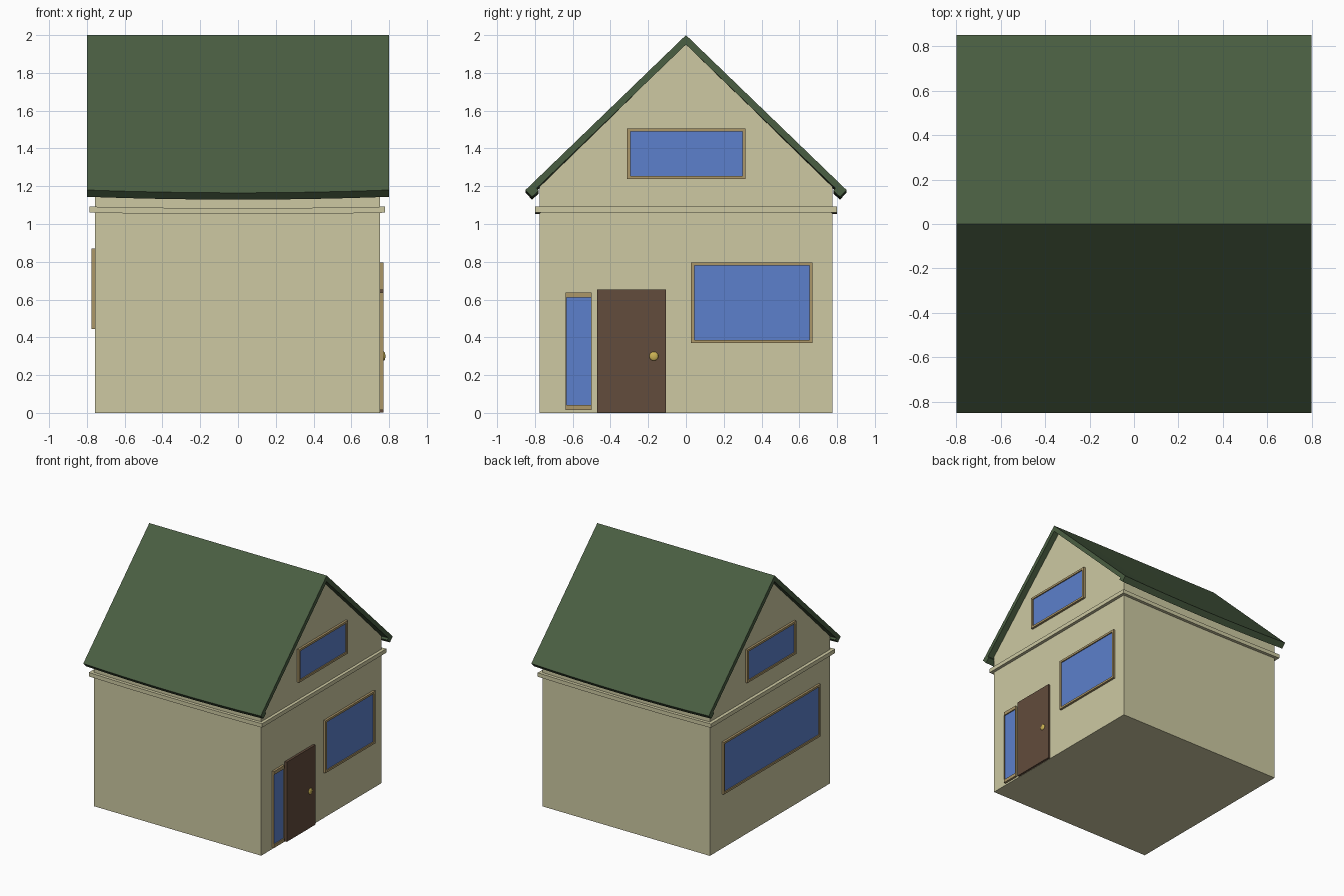
import bpy, bmesh, math
from mathutils import Matrix

if "Cube" in bpy.data.objects:
    bpy.data.objects.remove(bpy.data.objects["Cube"])


def material(name, r, g, b):
    m = bpy.data.materials.new(name)
    lin = [(c / 255 / 12.92 if c < 11 else ((c / 255 + 0.055) / 1.055) ** 2.4) for c in (r, g, b)]
    m.diffuse_color = (*lin, 1)
    m.use_nodes = True
    m.node_tree.nodes["Principled BSDF"].inputs["Base Color"].default_value = m.diffuse_color
    return m


CREAM = material("cream", 205, 201, 162)
GREEN = material("green", 74, 94, 66)
GLASS = material("glass", 92, 128, 204)
FRAME = material("frame", 172, 151, 105)
BROWN = material("brown", 98, 76, 60)
BRASS = material("brass", 205, 180, 85)


def finish(name, bm, mat):
    bmesh.ops.recalc_face_normals(bm, faces=bm.faces)
    me = bpy.data.meshes.new(name)
    bm.to_mesh(me)
    bm.free()
    me.materials.append(mat)
    ob = bpy.data.objects.new(name, me)
    bpy.context.collection.objects.link(ob)
    return ob


def loft(name, profile, xs, mat, sag=lambda x, y: 0):
    """Sweep a closed (y, z) profile along x, lowering it by sag."""
    bm = bmesh.new()
    rings = [[bm.verts.new((x, y, z - sag(x, y))) for y, z in profile] for x in xs]
    n = len(profile)
    for a, b in zip(rings, rings[1:]):
        for i in range(n):
            j = (i + 1) % n
            bm.faces.new((a[i], a[j], b[j], b[i]))
    bm.faces.new(rings[0])
    bm.faces.new(rings[-1])
    return finish(name, bm, mat)


def box(name, x0, x1, y0, y1, z0, z1, mat):
    return loft(name, [(y0, z0), (y1, z0), (y1, z1), (y0, z1)], (x0, x1), mat)


def window(name, side, y0, y1, z0, z1, wy=0.017, wz=0.017):
    """Frame ring with a slightly recessed pane on the +x or -x wall."""
    wall = 0.752 if side > 0 else -0.758
    outer = [(y0, z0), (y1, z0), (y1, z1), (y0, z1)]
    inner = [(y0 + wy, z0 + wz), (y1 - wy, z0 + wz), (y1 - wy, z1 - wz), (y0 + wy, z1 - wz)]
    bm = bmesh.new()
    rings = [[bm.verts.new((wall + side * d, y, z)) for y, z in loop]
             for d, loop in ((-0.005, outer), (0.018, outer), (0.018, inner), (-0.005, inner))]
    for k in range(4):
        a, b = rings[k], rings[(k + 1) % 4]
        for i in range(4):
            j = (i + 1) % 4
            bm.faces.new((a[i], a[j], b[j], b[i]))
    finish(name + "_frame", bm, FRAME)
    xs = sorted((wall - side * 0.005, wall + side * 0.009))
    box(name + "_pane", *xs, y0 + wy, y1 - wy, z0 + wz, z1 - wz, GLASS)


# Walls with gable ends
loft("walls", [(-0.775, 0), (0.775, 0), (0.775, 1.197), (0, 1.953), (-0.775, 1.197)],
     (-0.758, 0.752), CREAM)

# Roof with thickened eaves that dip slightly mid-span
half = [(0.85, 1.18), (0.815, 1.144), (0.78, 1.176), (0.79, 1.19)]
profile = [(0, 2.0)] + half + [(0, 1.95)] + [(-y, z) for y, z in reversed(half)]
stations = [-0.8 + 0.2 * i for i in range(9)]
loft("roof", profile, stations, GREEN,
     lambda x, y: 0.015 * (1 - (x / 0.8) ** 2) if abs(y) > 0.1 else 0)

# Trim band around the walls
trim_x = [-0.785 + 1.562 * i / 8 for i in range(9)]
for name, s in (("front", -1), ("back", 1)):
    loft(name + "_trim", [(s * 0.77, 1.06), (s * 0.8, 1.06), (s * 0.8, 1.092), (s * 0.77, 1.092)],
         trim_x, CREAM, lambda x, y: 0.008 * (1 - (x / 0.785) ** 2))
box("right_trim", 0.747, 0.777, -0.77, 0.77, 1.06, 1.092, CREAM)
box("left_trim", -0.785, -0.753, -0.77, 0.77, 1.06, 1.092, CREAM)

# Windows
for name, s in (("right", 1), ("left", -1)):
    window(name + "_gable_window", s, -0.312, 0.315, 1.237, 1.506)
window("right_window", 1, 0.027, 0.67, 0.37, 0.797)
window("left_window", -1, -0.625, 0.62, 0.445, 0.87)
window("side_light", 1, -0.637, -0.5, 0.014, 0.637, 0.004, 0.027)

# Door and knob
box("door", 0.747, 0.771, -0.472, -0.105, 0.002, 0.652, BROWN)
bm = bmesh.new()
bmesh.ops.create_uvsphere(bm, u_segments=16, v_segments=10, radius=0.024,
                          matrix=Matrix.Translation((0.771, -0.17, 0.3)) @ Matrix.Diagonal((0.4, 1, 1, 1)))
for f in bm.faces:
    f.smooth = True
finish("door_knob", bm, BRASS)
